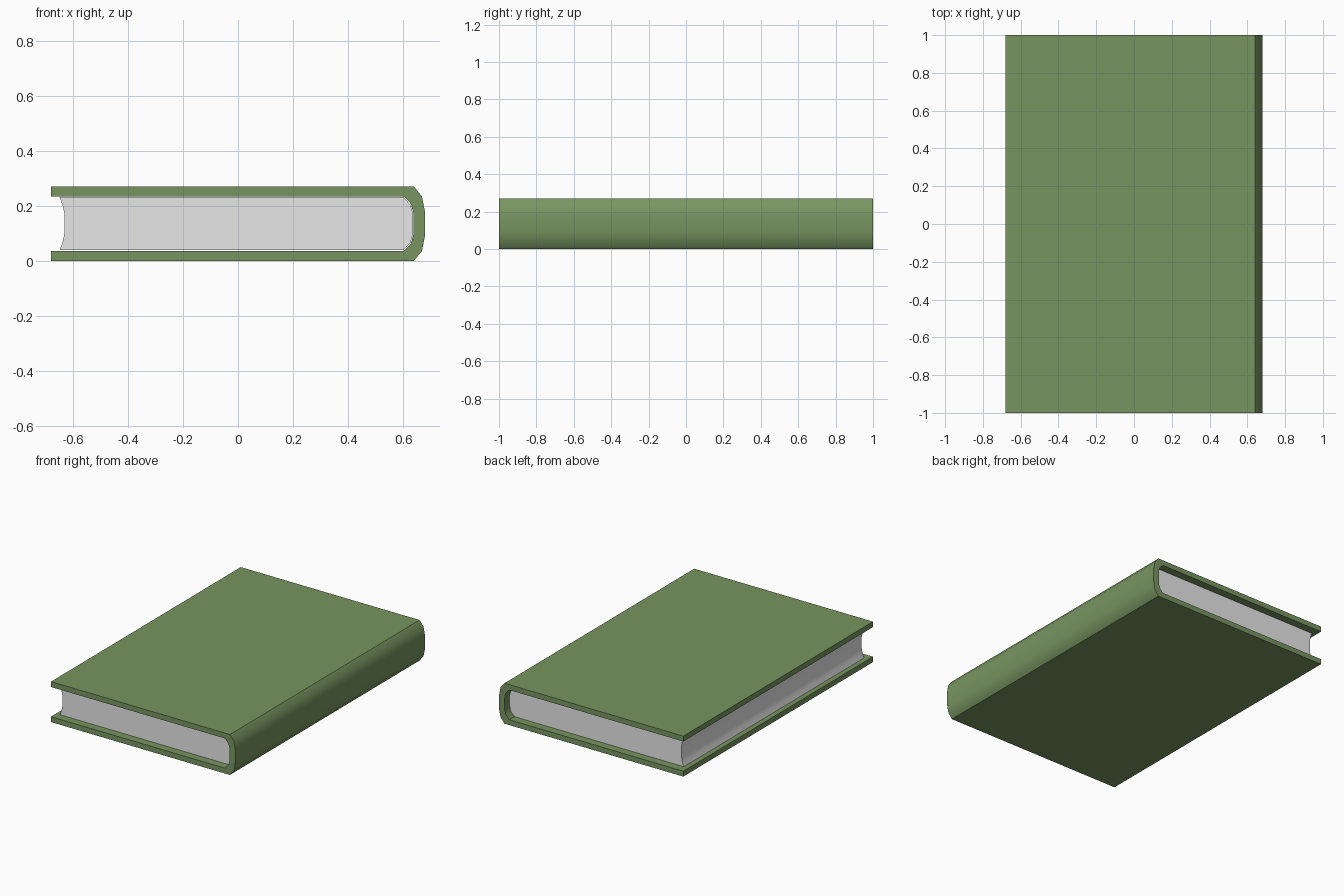
import bpy
import bmesh
import math

if "Cube" in bpy.data.objects:
    bpy.data.objects.remove(bpy.data.objects["Cube"])

T = 0.27  # total thickness of the book


def material(name, rgb):
    m = bpy.data.materials.new(name)
    m.diffuse_color = (*rgb, 1.0)
    m.use_nodes = True
    m.node_tree.nodes["Principled BSDF"].inputs["Base Color"].default_value = m.diffuse_color
    return m


def mirrored(lower):
    """Complete a lower half profile (x, z) with its mirror about mid height."""
    return lower + [(x, T - z) for x, z in reversed(lower)]


def extrude_profile(name, profile, half_length, mat):
    """Sweep a closed x-z profile along y."""
    bm = bmesh.new()
    face = bm.faces.new([bm.verts.new((x, -half_length, z)) for x, z in profile])
    ext = bmesh.ops.extrude_face_region(bm, geom=[face])
    moved = [g for g in ext["geom"] if isinstance(g, bmesh.types.BMVert)]
    bmesh.ops.translate(bm, verts=moved, vec=(0, 2 * half_length, 0))
    bmesh.ops.recalc_face_normals(bm, faces=bm.faces[:])
    mesh = bpy.data.meshes.new(name)
    bm.to_mesh(mesh)
    bm.free()
    mesh.materials.append(mat)
    obj = bpy.data.objects.new(name, mesh)
    bpy.context.collection.objects.link(obj)
    bpy.ops.object.select_all(action='DESELECT')
    obj.select_set(True)
    bpy.context.view_layer.objects.active = obj
    bpy.ops.object.shade_smooth_by_angle(angle=math.radians(36))
    return obj


green = material("cover green", (0.188, 0.30, 0.119))
paper = material("paper grey", (0.8, 0.8, 0.8))

# Cover: two boards joined by a rounded spine, as one C-shaped band
outer = mirrored([(-0.68, 0.0), (0.64, 0.0), (0.669, 0.035), (0.68, 0.09)])
inner = mirrored([(-0.68, 0.036), (0.604, 0.036), (0.629, 0.063), (0.638, 0.095)])
extrude_profile("cover", outer + inner[::-1], 1.0, green)

# Page block: rounded at the spine, hollowed at the fore edge, inset at both ends
back = mirrored([(0.602, 0.0385), (0.627, 0.065), (0.636, 0.096)])
fore = mirrored([(-0.649, 0.0385), (-0.638, 0.068), (-0.632, 0.097)])
extrude_profile("pages", back + fore[::-1], 0.95, paper)
